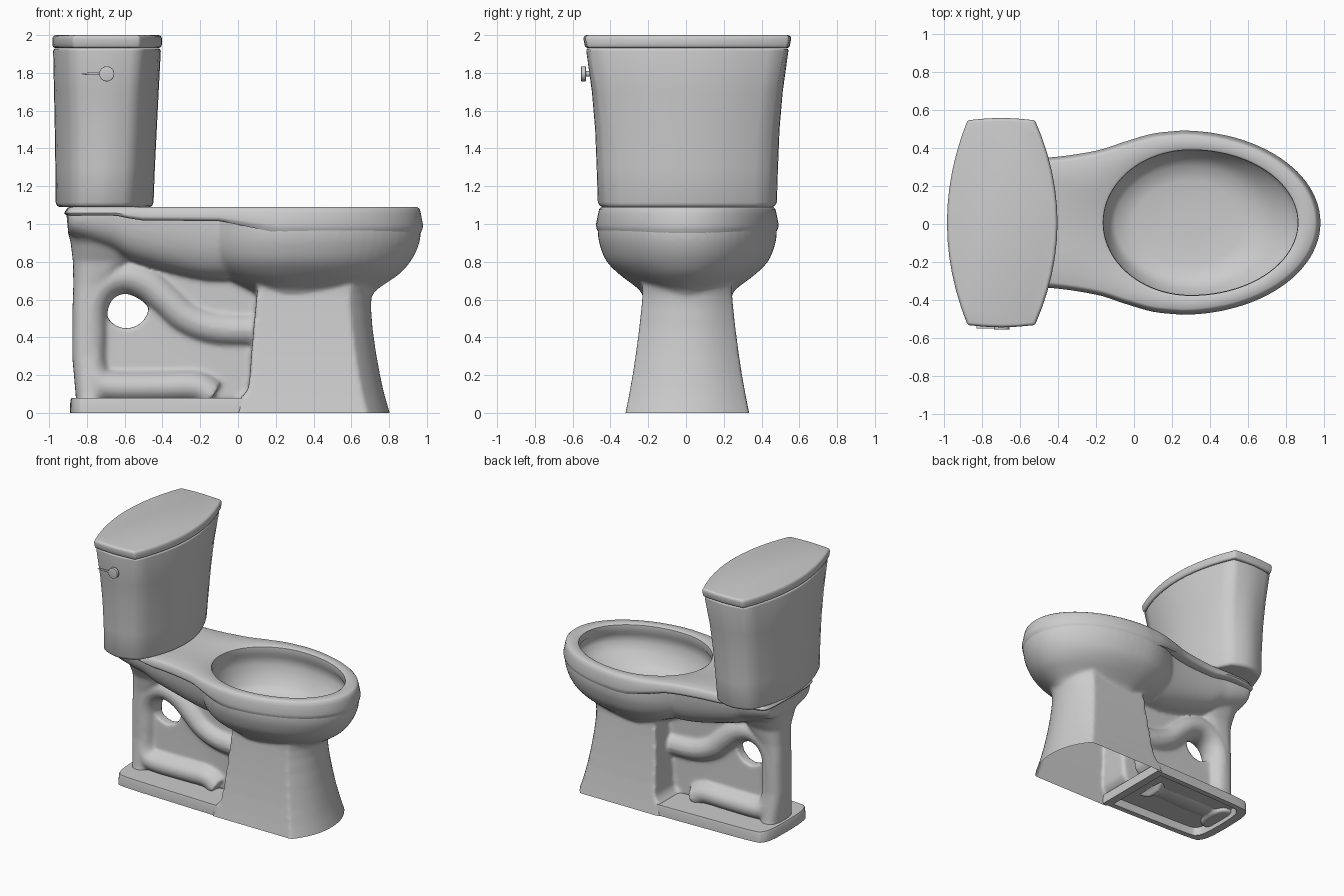
import bpy, bmesh
from math import sin, cos, pi, radians, atan2, copysign
from mathutils import Vector

if "Cube" in bpy.data.objects:
    bpy.data.objects.remove(bpy.data.objects["Cube"])

Y0 = 0.007  # ceramic body sits slightly off y=0 because of the lever


def modify(ob, kind, **props):
    m = ob.modifiers.new(kind, kind)
    for k, v in props.items():
        setattr(m, k, v)
    bpy.ops.object.modifier_apply(modifier=m.name)


def loft(name, rings, start=True, end=True, angle=40, bevel=0):
    bm = bmesh.new()
    vs = [[bm.verts.new(p) for p in r] for r in rings]
    n = len(vs[0])
    for a, b in zip(vs, vs[1:]):
        for i in range(n):
            j = (i + 1) % n
            bm.faces.new((a[i], a[j], b[j], b[i]))
    if start:
        bm.faces.new(vs[0])
    if end:
        bm.faces.new(vs[-1])
    bmesh.ops.remove_doubles(bm, verts=bm.verts, dist=1e-5)
    bmesh.ops.recalc_face_normals(bm, faces=bm.faces)
    me = bpy.data.meshes.new(name)
    bm.to_mesh(me)
    bm.free()
    ob = bpy.data.objects.new(name, me)
    bpy.context.collection.objects.link(ob)
    ob.location.y = Y0
    bpy.ops.object.select_all(action='DESELECT')
    ob.select_set(True)
    bpy.context.view_layer.objects.active = ob
    if bevel:
        modify(ob, 'BEVEL', width=bevel, segments=3, angle_limit=radians(60))
    bpy.ops.object.shade_smooth_by_angle(angle=radians(angle))
    return ob


def catmull(pts, steps):
    P = [Vector(p) for p in pts]
    P = [2 * P[0] - P[1]] + P + [2 * P[-1] - P[-2]]
    out = []
    for a, b, c, d in zip(P, P[1:], P[2:], P[3:]):
        for t in [k / steps for k in range(steps)]:
            out.append(0.5 * (2 * b + (c - a) * t + (2 * a - 5 * b + 4 * c - d) * t**2
                              + (3 * b - a - 3 * c + d) * t**3))
    return out + [P[-2]]


def interp(x, table):
    for (x0, v0), (x1, v1) in zip(table, table[1:]):
        if x <= x1:
            return v0 + (v1 - v0) * max(0, (x - x0) / (x1 - x0))
    return table[-1][1]


def power(v, p):
    return copysign(abs(v)**p, v)


def circle(n):
    return [2 * pi * i / n for i in range(n)]


# tank and lid: arched front and back, bowed ends
def tank_ring(z, xl, xlc, xrc, xr, hy, bow, n=12):
    side = [(xrc + (xr - xrc) * (1 - s * s), s * hy, z) for s in [-1 + 2 * i / n for i in range(n + 1)]]
    end = [(xrc + (xlc - xrc) * i / 8, hy + bow * sin(pi * i / 8), z) for i in range(1, 8)]
    back = [(xlc + (xl - xlc) * (1 - s * s), s * hy, z) for s in [1 - 2 * i / n for i in range(n + 1)]]
    return side + end + back + [(x, -y, z) for x, y, z in end[::-1]]


loft("tank", [tank_ring(*a) for a in [
    (1.09, -.957, -.857, -.58, -.456, .418, .042), (1.115, -.965, -.862, -.575, -.447, .427, .047),
    (1.3, -.967, -.862, -.562, -.44, .433, .047), (1.5, -.97, -.864, -.55, -.43, .445, .043),
    (1.7, -.974, -.867, -.54, -.42, .47, .035), (1.93, -.979, -.87, -.525, -.408, .515, .022)]],
     bevel=.014, angle=62)
loft("tank_lid", [tank_ring(*a) for a in [
    (1.932, -.979, -.872, -.522, -.407, .528, .012), (1.955, -.983, -.875, -.52, -.402, .533, .012),
    (1.98, -.983, -.875, -.52, -.402, .538, .012), (2.0, -.976, -.87, -.525, -.408, .535, .01)]], bevel=.012)

# rim, deck and bowl interior as one skin
outline = [Vector((.25 + .73 * cos(a), .484 * sin(a))) for a in circle(96)[:24]]
outline += catmull([(.25, .484), (.1, .468), (-.05, .425), (-.2, .378), (-.45, .342), (-.75, .335),
                    (-.87, .31), (-.91, .24), (-.92, 0)], 5)
outline += [Vector((p.x, -p.y)) for p in outline[-2:0:-1]]
LIP = [(-.65, 1.045), (-.53, 1.02), (-.1, 1.015), (.2, .955), (1, .95)]


def rim_ring(d, f):
    # d insets the outline; f blends from the lip's lower edge (0) to the top (1)
    r = []
    for i, p in enumerate(outline):
        t = (outline[(i + 1) % len(outline)] - outline[i - 1]).normalized()
        r.append((p.x - t.y * d, p.y + t.x * d, interp(p.x, LIP) * (1 - f) + 1.09 * f))
    return r


def inner_ring(z, rb, rf, ry, c=.3):
    r = []
    for p in outline:
        rx = rf if p.x > c else rb
        t = atan2(p.y / ry, (p.x - c) / rx)
        r.append((c + rx * cos(t), ry * sin(t), z))
    return r


loft("rim_and_deck", [rim_ring(.07, 0), rim_ring(.014, 0), rim_ring(.004, .15), rim_ring(0, .3),
                      rim_ring(.012, .75), rim_ring(.018, .92), rim_ring(.03, 1)]
     + [inner_ring(*a) for a in [
         (1.09, .475, .575, .395), (1.082, .462, .562, .383), (1.03, .46, .56, .38), (1.0, .475, .585, .40),
         (.94, .467, .59, .40), (.88, .455, .53, .38), (.81, .43, .435, .345), (.765, .40, .36, .30),
         (.745, .3, .27, .22), (.74, .1, .1, .08)]], start=False, angle=50)


# outer bowl
def egg(z, xb, xf, hy, c=.27):
    return [(c + cos(a) * (xf - c if cos(a) > 0 else c - xb), hy * sin(a), z) for a in circle(64)]


bowl = loft("bowl_and_base", [egg(*a) for a in catmull([
    (1.08, -.22, .958, .467), (.95, -.22, .968, .474), (.87, -.215, .95, .458), (.8, -.185, .912, .426),
    (.74, -.12, .86, .368), (.69, -.02, .79, .303), (.655, .05, .738, .258),
    (.62, .1, .708, .232), (.58, .15, .67, .2)], 3)])


# pedestal with arched front
def ped_ring(z, xb, xc, xf, hy):
    side = [(xb + (xc - xb) * i / 5, -hy, z) for i in range(5)]
    arch = [(xc + (xf - xc) * (1 - abs(s)**2.2), s * hy, z) for s in [-1 + i / 8 for i in range(17)]]
    return side + arch + [(x, -y, z) for x, y, z in side[::-1]]


pedestal = loft("pedestal", [ped_ring(*a) for a in [
    (-.05, .0, .695, .822, .337), (0, .0, .683, .803, .327), (.08, .01, .662, .78, .311), (.095, .032, .659, .776, .308),
    (.13, .055, .652, .767, .302), (.2, .063, .638, .752, .289), (.32, .072, .619, .73, .271),
    (.45, .083, .602, .712, .254), (.56, .094, .592, .704, .242), (.63, .1, .592, .708, .236),
    (.7, .11, .60, .735, .237)]])

# trapway pipe looping behind the pedestal
path = catmull([(.2, .44), (0, .44), (-.15, .455), (-.28, .51), (-.38, .6), (-.48, .685), (-.6, .723), (-.715, .68),
                (-.778, .57), (-.782, .4), (-.782, .27), (-.755, .18), (-.68, .14), (-.4, .138), (-.22, .138),
                (-.13, .09)], 5)
pipe = []
for p, a, b in zip(path, path[:1] + path, path[1:] + path[-1:]):
    t = (b - a).normalized()
    n = Vector((-t.y, t.x)) * .093
    hy = interp(p.y, [(.1, .14), (.3, .112), (.7, .115)])
    pipe.append([(p.x + n.x * cos(k), hy * sin(k), p.y + n.y * cos(k)) for k in circle(28)])
trapway = loft("trapway", pipe)

# walls filling the trapway loop, with a round hole, and the gap under the bowl
hole, edge = [], []
for a in circle(64):
    d = Vector((cos(a), sin(a)))
    reach = .16
    if d.y < 0:
        reach = min(.5 / -d.y, (.71 if d.x > 0 else .21) / max(abs(d.x), .01))
    if d.x > 0 and d.y > -.18:
        reach = .16 + (reach - .16) * min(1, max(0, -d.y / .18))
    hole.append((-.59 + d.x * .117, .565 + d.y * .117))
    edge.append((-.59 + d.x * reach, .565 + d.y * reach))
web = loft("trapway_web", [[(x, y, z) for x, z in o] for o, y in
                           ((hole, -.04), (edge, -.055), (edge, .055), (hole, .04), (hole, -.04))], False, False)
fill = loft("bowl_web", [[(x, y, z) for x, z in ((-.5, .72), (-.25, .48), (.13, .45), (.13, .75), (-.45, .8))]
                         for y in (-.055, .055)])

# underside of deck tapering into the bowl
neck = loft("deck_underside", [
    [(x, hy * power(cos(a), .6), 1.07 - (1.07 - zb) * power(sin(a), .75)) for a in circle(48)[:25]]
    for x, zb, hy in catmull([(-.9, .95, .26), (-.87, .925, .28), (-.75, .885, .285), (-.65, .85, .28),
                              (-.57, .805, .28), (-.4, .755, .285), (-.2, .71, .3), (-.06, .70, .32)], 3)])

# rear column carrying the deck
column = loft("rear_column", [
    [((x0 + x1) / 2 + (x1 - x0) / 2 * power(cos(a), .75), hy * power(sin(a), .75), z) for a in circle(40)]
    for z, x0, x1, hy in [
        (.03, -.855, -.72, .15), (.1, -.86, -.71, .135), (.3, -.878, -.70, .112), (.55, -.876, -.72, .11),
        (.68, -.872, -.67, .115), (.8, -.874, -.57, .135), (.9, -.886, -.54, .19), (.96, -.9, -.56, .25),
        (1.06, -.91, -.6, .28)]])

# fuse the ceramic body into one blended skin, open at the top and underneath
for ob in (bowl, pedestal, trapway, web, fill, neck, column):
    ob.select_set(True)
bpy.context.view_layer.objects.active = bowl
bpy.ops.object.join()
modify(bowl, 'REMESH', mode='VOXEL', voxel_size=.0125)
modify(bowl, 'SMOOTH', factor=.5, iterations=7)
bm = bmesh.new()
bm.from_mesh(bowl.data)
for z, n in ((1.05, 1), (0, -1)):
    bmesh.ops.bisect_plane(bm, geom=bm.verts[:] + bm.edges[:] + bm.faces[:], plane_co=(0, 0, z),
                           plane_no=(0, 0, n), clear_outer=True)
bm.to_mesh(bowl.data)
bm.free()
bpy.ops.object.shade_smooth()

# foot plate with hollow underside
foot = catmull([(.04, .316), (-.4, .305), (-.78, .29), (-.855, .26), (-.883, .17), (-.89, 0)], 5)
foot += [Vector((p.x, -p.y)) for p in foot[-2::-1]]
loft("foot_plate", [[(-.42 + (p.x + .42) * k, p.y * k, z) for p in foot]
                    for k, z in [(.84, .06), (.86, 0), (1, 0), (.995, .065), (.98, .08)]])


# flush lever: stem, disc and arm
def knob(name, x, rx, rz, y0, y1):
    loft(name, [[(x + rx * cos(a), y, 1.795 + rz * sin(a)) for a in circle(32)] for y in (y0, y1)], bevel=.003)


knob("lever_stem", -.695, .015, .015, -.48, -.545)
knob("lever_disc", -.695, .04, .04, -.537, -.562)
knob("lever_arm", -.76, .068, .007, -.541, -.557)
